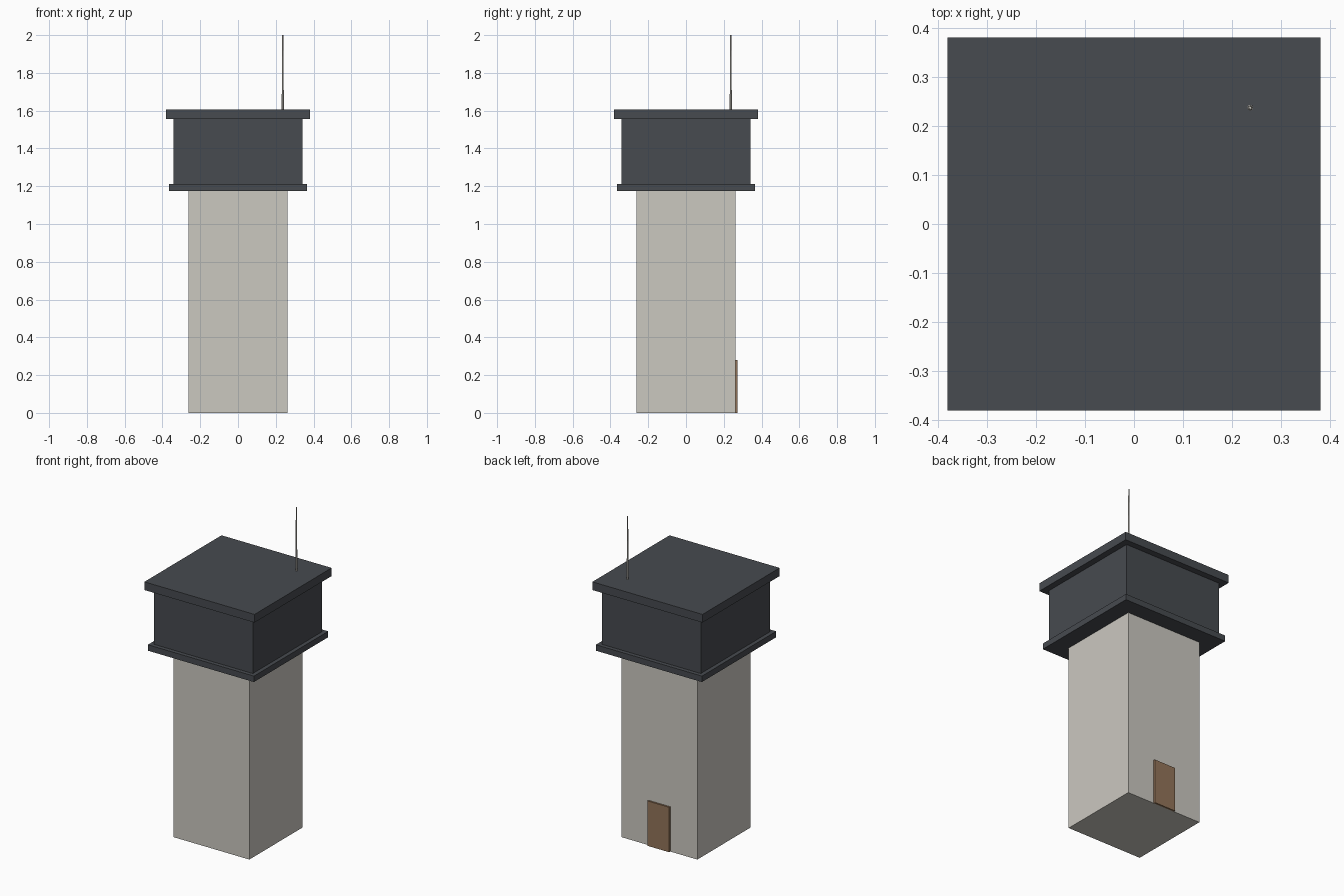
import bpy

cube = bpy.data.objects.get("Cube")
if cube:
    bpy.data.objects.remove(cube, do_unlink=True)


def material(name, rgb):
    mat = bpy.data.materials.new(name)
    mat.use_nodes = True
    mat.diffuse_color = (*rgb, 1)
    mat.node_tree.nodes["Principled BSDF"].inputs["Base Color"].default_value = (*rgb, 1)
    return mat


concrete = material("pale concrete", (0.60, 0.58, 0.53))
slate = material("dark slate", (0.063, 0.069, 0.079))
wood = material("brown wood", (0.29, 0.175, 0.10))


def box(name, width, depth, bottom, top, mat, y=0):
    bpy.ops.mesh.primitive_cube_add(size=1, location=(0, y, (bottom + top) / 2))
    obj = bpy.context.object
    obj.name = name
    obj.scale = (width, depth, top - bottom)
    bpy.ops.object.transform_apply(location=False, rotation=False, scale=True)
    obj.data.materials.append(mat)
    return obj


# Square shaft with the lookout cabin stacked above it
SHAFT = 0.524
box("tower_shaft", SHAFT, SHAFT, 0, 1.175, concrete)
box("cabin_ledge", 0.732, 0.732, 1.175, 1.212, slate)
box("cabin", 0.682, 0.682, 1.212, 1.555, slate)
box("roof_slab", 0.76, 0.76, 1.555, 1.606, slate)

# Door on the back wall
box("back_door", 0.15, 0.012, 0, 0.28, wood, y=SHAFT / 2 + 0.005)

# Tapered aerial near the back left roof corner
bpy.ops.mesh.primitive_cone_add(vertices=8, radius1=0.006, radius2=0.003,
                                depth=0.394, location=(0.237, 0.237, 1.803))
aerial = bpy.context.object
aerial.name = "roof_aerial"
aerial.data.materials.append(concrete)
